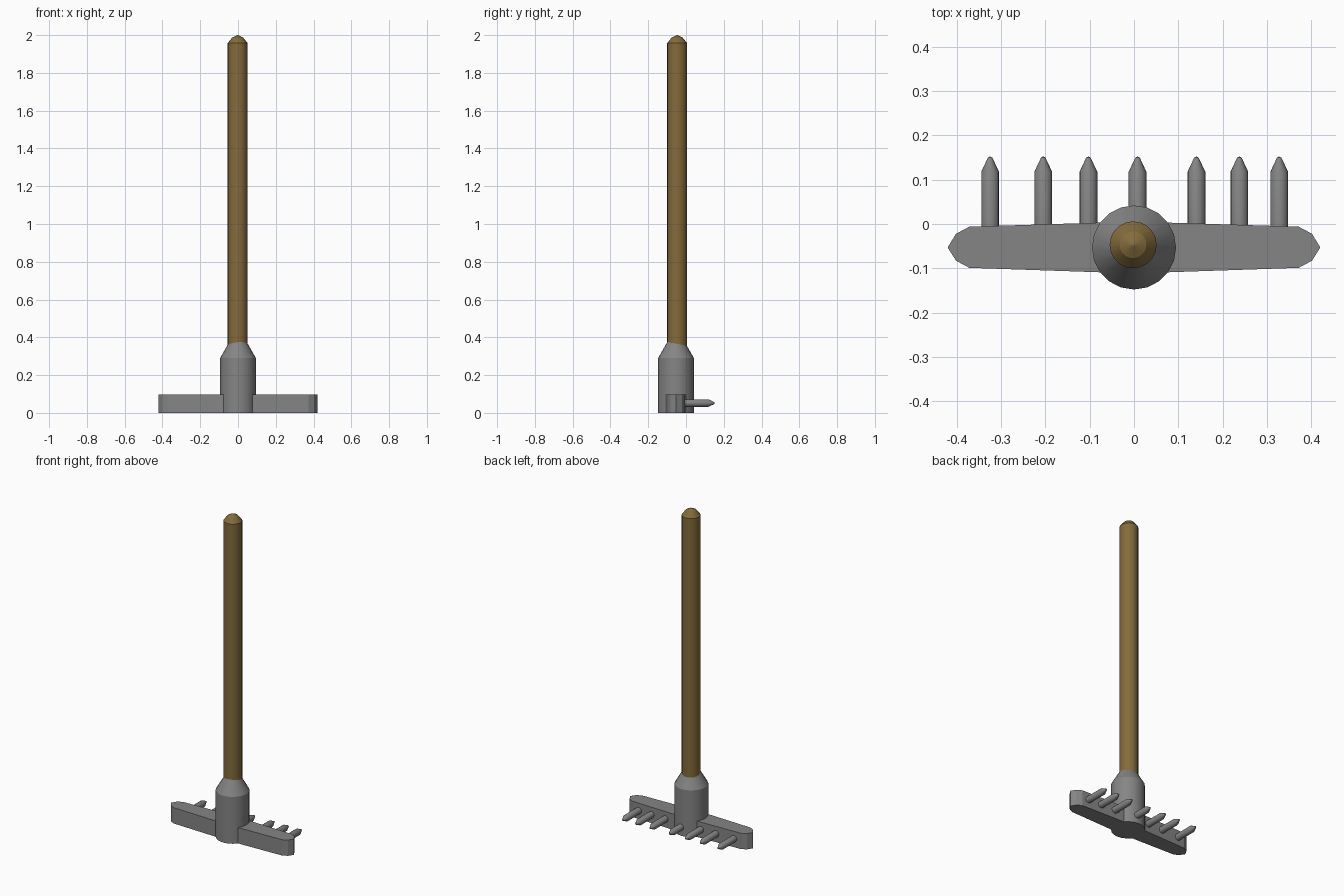
import bpy, bmesh, math
from mathutils import Matrix

if "Cube" in bpy.data.objects:
    bpy.data.objects.remove(bpy.data.objects["Cube"])


def material(name, rgb):
    m = bpy.data.materials.new(name)
    m.diffuse_color = (*rgb, 1)
    m.use_nodes = True
    m.node_tree.nodes["Principled BSDF"].inputs["Base Color"].default_value = m.diffuse_color
    return m


GREY = material("grey metal", (0.235, 0.235, 0.235))
WOOD = material("brown wood", (0.23, 0.146, 0.045))


def finish(name, bm, mat, smooth=True):
    bmesh.ops.recalc_face_normals(bm, faces=bm.faces)
    me = bpy.data.meshes.new(name)
    bm.to_mesh(me)
    bm.free()
    me.materials.append(mat)
    ob = bpy.data.objects.new(name, me)
    bpy.context.collection.objects.link(ob)
    if smooth:
        bpy.ops.object.select_all(action='DESELECT')
        ob.select_set(True)
        bpy.context.view_layer.objects.active = ob
        bpy.ops.object.shade_smooth_by_angle(angle=math.radians(25))
    return ob


def lathe(name, profile, sides, mat, matrix):
    """Capped solid of revolution about local z from (radius, height) pairs."""
    bm = bmesh.new()
    rings = []
    for r, z in profile:
        rings.append([bm.verts.new((r * math.cos(2 * math.pi * i / sides),
                                    r * math.sin(2 * math.pi * i / sides), z))
                      for i in range(sides)])
    for a, b in zip(rings, rings[1:]):
        for i in range(sides):
            j = (i + 1) % sides
            bm.faces.new((a[i], a[j], b[j], b[i]))
    bm.faces.new(rings[0][::-1])
    bm.faces.new(rings[-1])
    bm.transform(matrix)
    return finish(name, bm, mat)


# Wooden handle with a rounded point
lathe("handle", [(0.053, 0.2), (0.053, 1.957), (0.03, 1.986), (0.002, 2.0)],
      20, WOOD, Matrix.Translation((-0.002, -0.047, 0)))

# Metal socket holding the handle
lathe("socket", [(0.095, 0), (0.095, 0.29), (0.045, 0.377)],
      20, GREY, Matrix.Translation((0, -0.053, 0)))

# Head bar: tapered outline with pointed ends, mirrored and extruded
half = [(0.08, -0.109), (0.372, -0.099), (0.402, -0.083), (0.421, -0.053),
        (0.402, -0.022), (0.372, -0.006), (0.08, 0.003)]
outline = half + [(-x, y) for x, y in reversed(half)]
bm = bmesh.new()
base = bm.faces.new([bm.verts.new((x, y, 0)) for x, y in outline])
top = bmesh.ops.extrude_face_region(bm, geom=[base], use_keep_orig=True)
bmesh.ops.translate(bm, vec=(0, 0, 0.098),
                    verts=[v for v in top["geom"] if isinstance(v, bmesh.types.BMVert)])
finish("head_bar", bm, GREY, smooth=False)

# Row of unevenly spaced pointed tines facing +y
for n, x in enumerate((-0.325, -0.205, -0.103, 0.008, 0.141, 0.238, 0.328), 1):
    place = Matrix.Translation((x, 0, 0.052)) @ Matrix.Rotation(-math.pi / 2, 4, 'X')
    lathe(f"tine_{n}", [(0.02, -0.03), (0.02, 0.118), (0.005, 0.15), (0.001, 0.152)],
          16, GREY, place)
